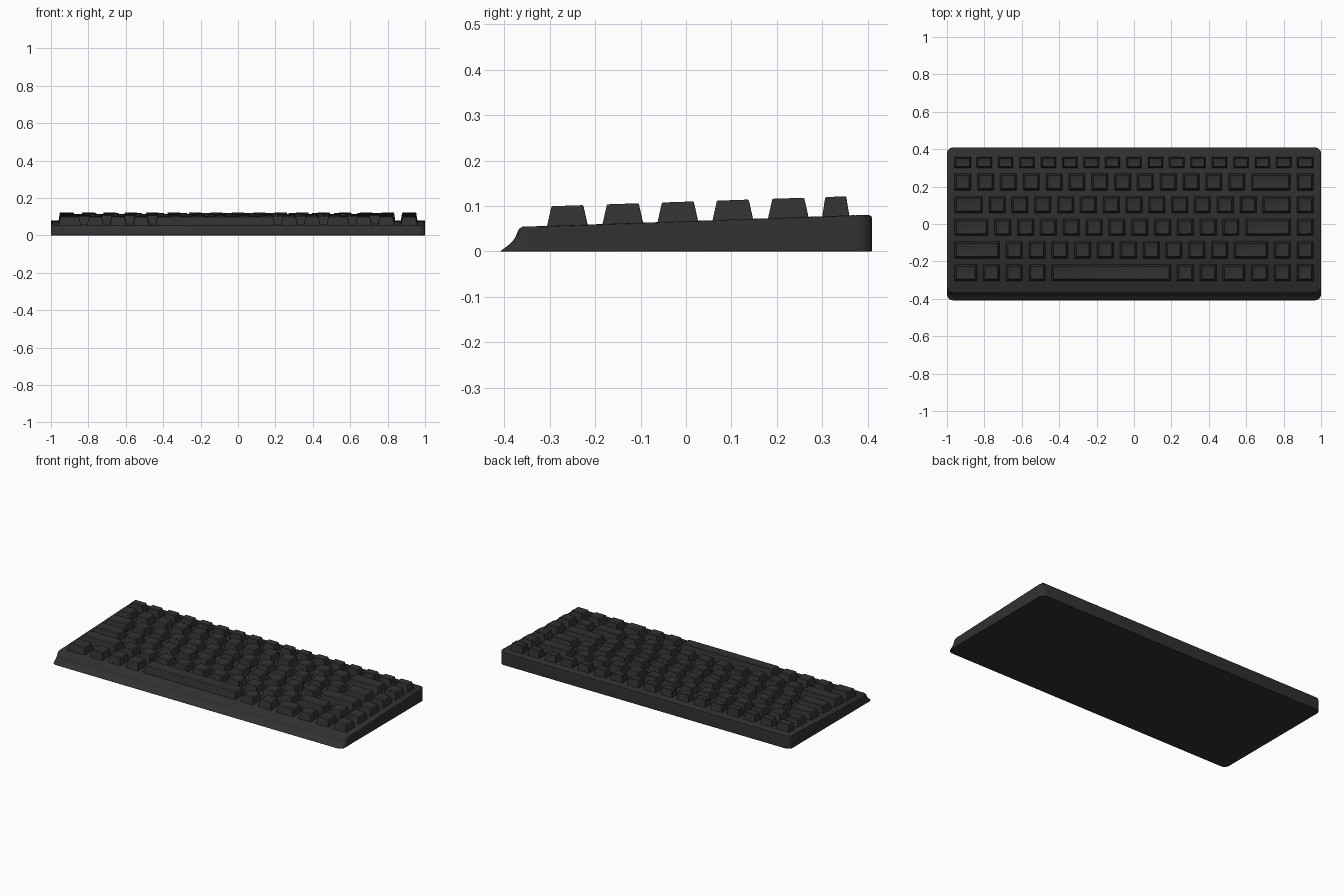
import bpy, bmesh, math

if "Cube" in bpy.data.objects:
    bpy.data.objects.remove(bpy.data.objects["Cube"])

UNIT = 0.122      # width of a one-unit key cell
GAP = 0.032       # space between neighbouring keys
LEFT = -8 * UNIT  # left edge of the key field

mat = bpy.data.materials.new("charcoal_plastic")
mat.diffuse_color = (0.03, 0.03, 0.03, 1)
mat.use_nodes = True
mat.node_tree.nodes["Principled BSDF"].inputs["Base Color"].default_value = mat.diffuse_color


def deck(y):
    """Height of the sloping case top at y."""
    return 0.0545 + (y + 0.36) * 0.0335


def finish(name, bm, bevel, angle):
    bmesh.ops.recalc_face_normals(bm, faces=bm.faces)
    mesh = bpy.data.meshes.new(name)
    bm.to_mesh(mesh)
    bm.free()
    mesh.materials.append(mat)
    obj = bpy.data.objects.new(name, mesh)
    bpy.context.collection.objects.link(obj)
    mod = obj.modifiers.new("soft_edges", 'BEVEL')
    mod.width = bevel
    mod.segments = 2
    mod.limit_method = 'ANGLE'
    mod.angle_limit = math.radians(angle)
    bpy.context.view_layer.objects.active = obj
    obj.select_set(True)
    bpy.ops.object.shade_smooth_by_angle(angle=math.radians(35))
    obj.select_set(False)
    return obj


# Case: side profile lofted along x, pulled in at the ends for round corners
profile = [(-0.409, 0), (-0.392, 0.013), (-0.381, 0.023), (-0.375, 0.032),
           (-0.371, 0.042), (-0.367, 0.050), (-0.360, 0.0545),
           (0.403, 0.080), (0.408, 0.078), (0.409, 0.073), (0.409, 0)]
R = 0.032
angles = [math.radians(a) for a in (0, 18, 36, 54, 72, 90)]
ends = [(1 - R + R * math.sin(a), R * (1 - math.cos(a))) for a in angles]
slices = [(-x, d) for x, d in reversed(ends)] + ends
bm = bmesh.new()
loops = []
for x, d in slices:
    loops.append([bm.verts.new((x, y + (d if y < 0 else -d), z)) for y, z in profile])
n = len(profile)
for a, b in zip(loops, loops[1:]):
    for i in range(n):
        j = (i + 1) % n
        bm.faces.new((a[i], a[j], b[j], b[i]))
bm.faces.new(loops[0])
bm.faces.new(loops[-1])
finish("keyboard_case", bm, 0.003, 60)


def add_key(bm, x0, x1, y0, y1, taper, height=0.043):
    """Tapered keycap with a shallow dished top."""
    def ring(inset, lift):
        pts = ((x0 + inset, y0 + inset), (x1 - inset, y0 + inset),
               (x1 - inset, y1 - inset), (x0 + inset, y1 - inset))
        return [bm.verts.new((x, y, deck(y) + lift)) for x, y in pts]
    rings = [ring(0, -0.004), ring(taper, height),
             ring(taper + 0.004, height), ring(taper + 0.010, height - 0.002)]
    for a, b in zip(rings, rings[1:]):
        for i in range(4):
            j = (i + 1) % 4
            bm.faces.new((a[i], a[j], b[j], b[i]))
    bm.faces.new(rings[0])
    bm.faces.new(rings[-1])


# Main rows: name, y centre, key widths in units
rows = [
    ("bottom_row_keys", -0.261, [1.25, 1, 1, 1, 5.5, 1, 1, 1.25, 1, 1, 1]),
    ("shift_row_keys", -0.139, [2.25] + [1] * 10 + [1.75, 1, 1]),
    ("home_row_keys", -0.018, [1.75] + [1] * 11 + [2.25, 1]),
    ("upper_row_keys", 0.103, [1.5] + [1] * 12 + [1.5, 1]),
    ("number_row_keys", 0.225, [1] * 13 + [2, 1]),
]
for name, yc, widths in rows:
    bm = bmesh.new()
    x = LEFT
    for w in widths:
        add_key(bm, x + GAP / 2, x + w * UNIT - GAP / 2, yc - 0.0455, yc + 0.0455, 0.0105)
        x += w * UNIT
    finish(name, bm, 0.0025, 40)

# Function row: narrower, shallower keys at an even pitch
bm = bmesh.new()
for i in range(17):
    xc = -0.915 + i * 1.83 / 16
    half = 0.045 if i in (0, 16) else 0.041
    add_key(bm, xc - half, xc + half, 0.299, 0.360, 0.0075)
finish("function_row_keys", bm, 0.0025, 40)
